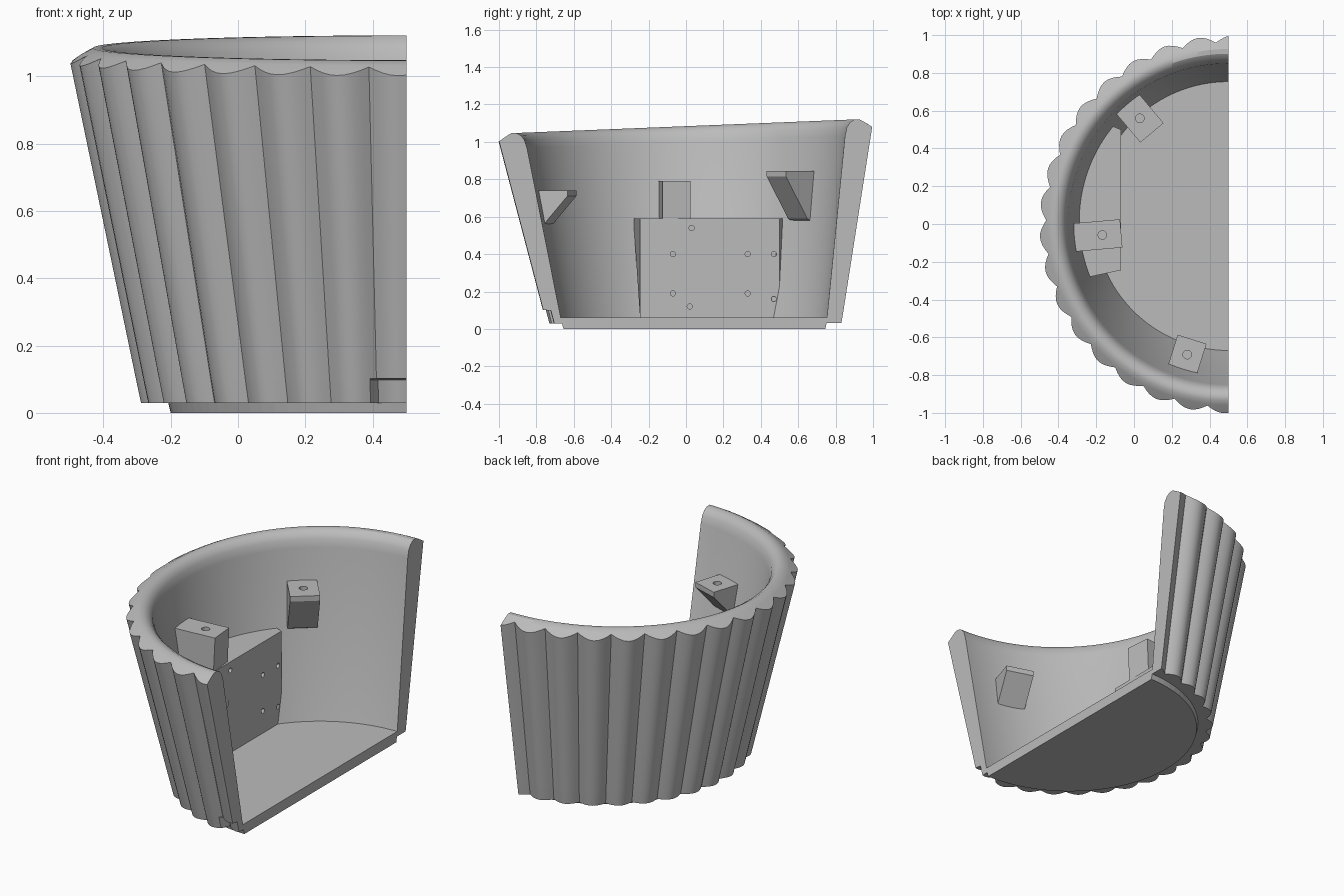
import bpy, bmesh
from math import sin, cos, pi, radians
from mathutils import Vector, Matrix

if "Cube" in bpy.data.objects:
    bpy.data.objects.remove(bpy.data.objects["Cube"])

grey = bpy.data.materials.new("plain grey")
grey.use_nodes = True
grey.diffuse_color = (0.5, 0.5, 0.5, 1)
grey.node_tree.nodes["Principled BSDF"].inputs["Base Color"].default_value = (0.5, 0.5, 0.5, 1)

CUT_X = 0.5       # plane on which the tub is halved
FLUTES = 17
STEPS = 8         # samples per flute
TILT = 0.037


def polar(a, r, z, tilt=True):
    """Point on the leaning tub; angle runs from front round to back."""
    y = 0.045 * (1 - z) - r * cos(a)
    return Vector((CUT_X - r * sin(a), y, z + (TILT * y * z if tilt else 0)))


def finish(name, bm, smooth=False):
    bmesh.ops.recalc_face_normals(bm, faces=bm.faces)
    mesh = bpy.data.meshes.new(name)
    bm.to_mesh(mesh)
    bm.free()
    mesh.materials.append(grey)
    ob = bpy.data.objects.new(name, mesh)
    bpy.context.collection.objects.link(ob)
    bpy.ops.object.select_all(action='DESELECT')
    ob.select_set(True)
    bpy.context.view_layer.objects.active = ob
    if smooth:
        bpy.ops.object.shade_smooth_by_angle(angle=radians(30))
    return ob


def loft(name, rings, smooth=False):
    """Skin a row of closed cross-sections and cap both ends."""
    bm = bmesh.new()
    rows = [[bm.verts.new(p) for p in ring] for ring in rings]
    n = len(rows[0])
    for a, b in zip(rows, rows[1:]):
        for i in range(n):
            j = (i + 1) % n
            bm.faces.new((a[i], a[j], b[j], b[i]))
    bm.faces.new(rows[0])
    bm.faces.new(rows[-1][::-1])
    return finish(name, bm, smooth)


def drill(ob, centres, radius, depth, rotation):
    """Cut round screw holes and discard the cutter."""
    bm = bmesh.new()
    for c in centres:
        bmesh.ops.create_cone(bm, cap_ends=True, segments=16, radius1=radius,
                              radius2=radius, depth=depth,
                              matrix=Matrix.Translation(c) @ rotation)
    cutter = finish("hole_cutter", bm)
    cutter.hide_render = True
    mod = ob.modifiers.new("holes", 'BOOLEAN')
    mod.operation = 'DIFFERENCE'
    mod.solver = 'EXACT'
    mod.object = cutter
    bpy.context.view_layer.objects.active = ob
    bpy.ops.object.modifier_apply(modifier=mod.name)
    bpy.data.objects.remove(cutter)


# Fluted wall with a rounded rim and a small drain recess at the front
def wall_section(k):
    a = pi * k / (FLUTES * STEPS)
    bulge = abs(sin(pi * (k - 5) / STEPS))
    dip = 0.035 * (1 - bulge)
    recess = 0.04 if k <= 5 else 0
    profile = [(0.71, 0.05), (0.85, 1.0), (0.862, 1.045), (0.88, 1.07),
               (0.905, 1.084), (0.93, 1.084), (0.955, 1.07),
               (1.0 - dip, 1.065 - 0.025 * bulge),
               (0.806 - dip, 0.105),
               (0.805 - dip - recess, 0.10),
               (0.79 - dip - recess, 0.03),
               (0.70, 0.03)]
    return [polar(a, r, z) for r, z in profile]


loft("fluted_wall", [wall_section(k) for k in range(FLUTES * STEPS + 1)], True)

# Half-disc floor
loft("floor", [[polar(pi * i / 48, r, z, False) for i in range(49)]
               for r, z in ((0.70, 0), (0.715, 0.06))])


# Flat-fronted mounting box against the wall
def box_ring(r, z):
    arc = [polar(radians(68 + 61 * i / 12), r, z, False) for i in range(13)]
    return [Vector((-0.07, -0.245, z))] + arc + [Vector((-0.07, 0.5, z))]


box = loft("mounting_box", [box_ring(0.725, 0.05), box_ring(0.80, 0.59)])
holes = [(0.03, 0.54), (-0.07, 0.4), (0.33, 0.4), (0.47, 0.4),
         (-0.07, 0.19), (0.33, 0.19), (0.47, 0.16), (0.02, 0.12)]
drill(box, [Vector((-0.07, y, z)) for y, z in holes], 0.014, 0.08,
      Matrix.Rotation(pi / 2, 4, 'Y'))


# Lid brackets: blocks with a sloping underside and a screw hole on top
def bracket(name, degrees, width, hole_r, profile):
    a = radians(degrees)
    out = Vector((-sin(a), -cos(a), 0))
    side = Vector((-out.y, out.x, 0)) * width / 2
    base = Vector((CUT_X, 0, 0))
    rings = [[base + out * r + side * s + Vector((0, 0, z)) for r, z in profile]
             for s in (-1, 1)]
    ob = loft(name, rings)
    top = profile[0][1]
    drill(ob, [base + out * hole_r + Vector((0, 0, top))], 0.023, 0.08, Matrix())


bracket("front_bracket", 17.5, 0.16, 0.725,
        [(0.64, 0.74), (0.83, 0.74), (0.80, 0.53), (0.78, 0.55), (0.64, 0.71)])
bracket("side_bracket", 85, 0.15, 0.67,
        [(0.57, 0.79), (0.83, 0.79), (0.80, 0.58), (0.58, 0.58)])
bracket("back_bracket", 140, 0.16, 0.73,
        [(0.63, 0.845), (0.85, 0.845), (0.82, 0.57), (0.78, 0.59), (0.63, 0.815)])
